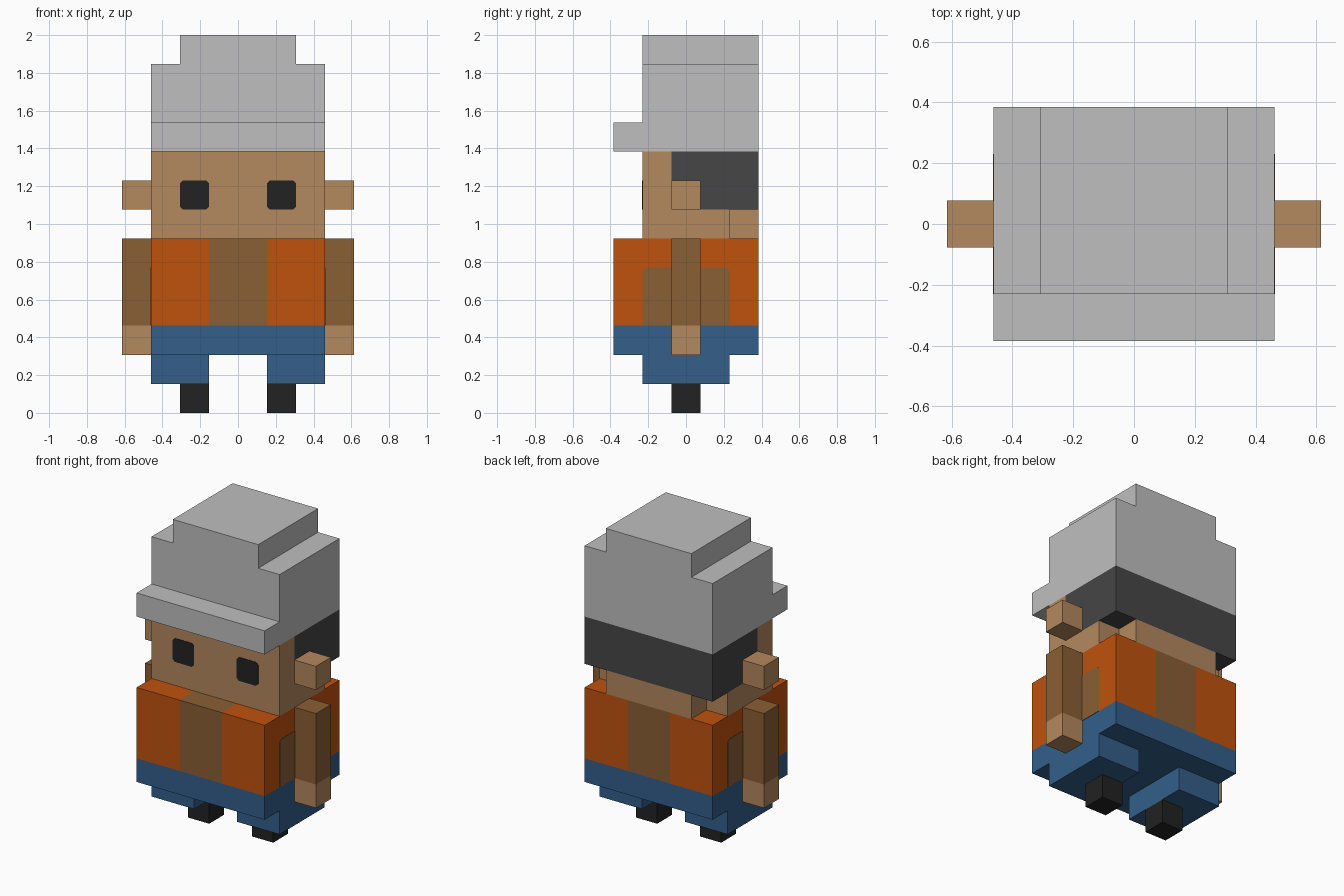
import bpy, bmesh
from mathutils import Vector

if "Cube" in bpy.data.objects:
    bpy.data.objects.remove(bpy.data.objects["Cube"], do_unlink=True)

U = 2 / 13  # one block of the grid that every part is built on


def linear(c):
    return c / 12.92 if c <= 0.04045 else ((c + 0.055) / 1.055) ** 2.4


def material(name, code):
    rgb = [linear(int(code[i:i + 2], 16) / 255) for i in (0, 2, 4)]
    mat = bpy.data.materials.new(name)
    mat.use_nodes = True
    mat.diffuse_color = (*rgb, 1)
    bsdf = mat.node_tree.nodes["Principled BSDF"]
    bsdf.inputs["Base Color"].default_value = (*rgb, 1)
    bsdf.inputs["Roughness"].default_value = 0.9
    return mat


grey = material("hat grey", "bfbfbf")
skin = material("skin", "b4885e")
hair = material("dark hair", "464646")
black = material("black", "222222")
orange = material("orange", "c0520e")
brown = material("brown", "8a5f35")
blue = material("trouser blue", "335f8a")


def finish(name, bm, mats):
    bmesh.ops.recalc_face_normals(bm, faces=bm.faces)
    mesh = bpy.data.meshes.new(name)
    bm.to_mesh(mesh)
    bm.free()
    for m in mats:
        mesh.materials.append(m)
    obj = bpy.data.objects.new(name, mesh)
    bpy.context.collection.objects.link(obj)
    return obj


def box(name, x, y, z, *mats, cuts=(), rule=None):
    """Box between block coordinates; cuts are (axis, position), rule picks a slot."""
    bm = bmesh.new()
    bmesh.ops.create_cube(bm, size=1)
    for v in bm.verts:
        v.co = Vector([(r[0] + (r[1] - r[0]) * (c + 0.5)) * U
                       for r, c in zip((x, y, z), v.co)])
    for axis, pos in cuts:
        normal = Vector([float(i == axis) for i in range(3)])
        bmesh.ops.bisect_plane(bm, geom=bm.verts[:] + bm.edges[:] + bm.faces[:],
                               plane_co=normal * pos * U, plane_no=normal)
    if rule:
        for f in bm.faces:
            f.material_index = rule(f.calc_center_median() / U)
    return finish(name, bm, mats)


def plate(name, mat, a, b, place, direction, bottom_cut, top_cut):
    """Thin painted plate with clipped corners; place maps (a, b) to a block point."""
    (a0, a1), (b0, b1), p, q = a, b, bottom_cut, top_cut
    outline = [(a0 + p, b0), (a1 - p, b0), (a1, b0 + p), (a1, b1 - q),
               (a1 - q, b1), (a0 + q, b1), (a0, b1 - q), (a0, b0 + p)]
    bm = bmesh.new()
    face = bm.faces.new([bm.verts.new(Vector(place(s, t)) * U) for s, t in outline])
    new = bmesh.ops.extrude_face_region(bm, geom=[face])["geom"]
    bmesh.ops.translate(bm, vec=Vector(direction) * 0.003,
                        verts=[g for g in new if isinstance(g, bmesh.types.BMVert)])
    bmesh.ops.remove_doubles(bm, verts=bm.verts, dist=1e-5)
    finish(name, bm, [mat])


# Hat
box("hat_brim", (-3, 3), (-2.5, -1.5), (9, 10), grey)
box("hat_body", (-3, 3), (-1.5, 2.5), (9, 12), grey)
box("hat_top", (-2, 2), (-1.5, 2.5), (12, 13), grey)

# Head: face in front, hair behind, jaw and nape below
box("head", (-3, 3), (-1.5, 2.5), (7, 9), skin, hair,
    cuts=[(1, -0.5)], rule=lambda c: int(c.y > -0.5))
box("jaw", (-3, 3), (-1.5, 1.5), (6, 7), skin)
box("nape", (-2, 2), (1.5, 2.5), (6, 7), skin)

# Torso with a brown band running down front, top and back
box("torso", (-3, 3), (-2.5, 2.5), (3, 6), orange, brown,
    cuts=[(0, -1), (0, 1)], rule=lambda c: int(abs(c.x) < 1))
box("hips", (-3, 3), (-2.5, 2.5), (2, 3), blue)

# Paired parts
for side, s in (("left", 1), ("right", -1)):
    def span(inner, outer):
        return tuple(sorted((s * inner, s * outer)))
    box(side + "_ear", span(3, 4), (-0.5, 0.5), (7, 8), skin)
    box(side + "_arm", span(3, 4), (-0.5, 0.5), (2, 6), skin, brown,
        cuts=[(2, 3)], rule=lambda c: int(c.z > 3))
    box(side + "_leg", span(1, 3), (-1.5, 1.5), (1, 2), blue)
    box(side + "_foot", span(1, 2), (-0.5, 0.5), (0, 1), black)
    plate(side + "_eye", black, span(1, 2), (7, 8),
          lambda a, b: (a, -1.5, b), (0, -1, 0), 0.1, 0.1)
    plate(side + "_side_patch", brown, (-1.5, 1.5), (3, 5),
          lambda a, b: (3 * s, a, b), (s, 0, 0), 0, 0.12)
